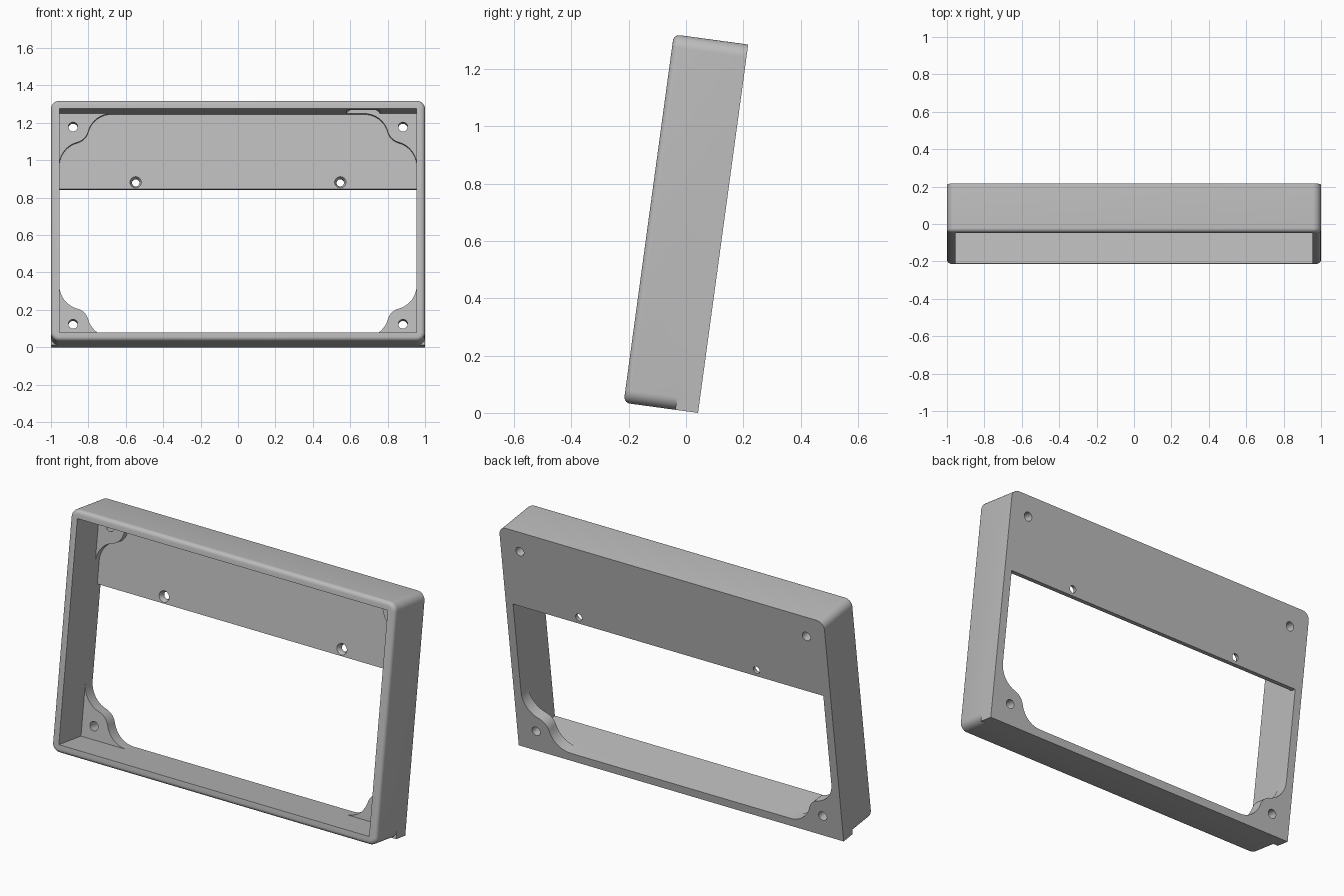
import bpy
import bmesh
from math import sin, cos, pi, atan2, hypot
from mathutils import Matrix

cube = bpy.data.objects.get("Cube")
if cube:
    bpy.data.objects.remove(cube, do_unlink=True)

# Main sizes: half width, height, depth, wall, plate and corner boss thickness
HALF, HEIGHT, DEPTH, WALL = 1.0, 1.297, 0.262, 0.045
PLATE, BOSS = 0.03, 0.065
MID = HEIGHT / 2
IN_X, IN_Z = HALF - WALL, MID - WALL
BAND_Z = 0.849
TILT = 0.1353

grey = bpy.data.materials.new("Light grey")
grey.use_nodes = True
COLOUR = (0.5, 0.5, 0.5, 1)
grey.diffuse_color = COLOUR
grey.node_tree.nodes["Principled BSDF"].inputs["Base Color"].default_value = COLOUR


def prism(name, outline, back, front, fillet=0):
    """Extrude an x/z outline from the back plane towards the front."""
    bm = bmesh.new()
    face = bm.faces.new([bm.verts.new((x, -back, z)) for x, z in outline])
    new = bmesh.ops.extrude_face_region(bm, geom=[face])["geom"]
    moved = [g for g in new if isinstance(g, bmesh.types.BMVert)]
    bmesh.ops.translate(bm, verts=moved, vec=(0, back - front, 0))
    bmesh.ops.recalc_face_normals(bm, faces=bm.faces)
    if fillet:
        rim = [e for e in bm.edges if all(v in moved for v in e.verts)]
        bmesh.ops.bevel(bm, geom=rim, offset=fillet, segments=5,
                        profile=0.5, affect="EDGES")
    return finish(name, bm)


def finish(name, bm):
    mesh = bpy.data.meshes.new(name)
    bm.to_mesh(mesh)
    bm.free()
    mesh.materials.append(grey)
    obj = bpy.data.objects.new(name, mesh)
    bpy.context.collection.objects.link(obj)
    return obj


def hole(name, x, z, back, front, r_back, r_front):
    bm = bmesh.new()
    place = Matrix.Translation((x, -(back + front) / 2, z)) @ Matrix.Rotation(pi / 2, 4, "X")
    bmesh.ops.create_cone(bm, cap_ends=True, segments=32, radius1=r_back,
                          radius2=r_front, depth=front - back, matrix=place)
    return finish(name, bm)


def combine(target, tool, operation="DIFFERENCE"):
    """Apply a boolean and remove the tool."""
    bpy.context.view_layer.objects.active = target
    mod = target.modifiers.new("cut", "BOOLEAN")
    mod.operation, mod.object, mod.solver = operation, tool, "EXACT"
    bpy.ops.object.modifier_apply(modifier=mod.name)
    bpy.data.objects.remove(tool, do_unlink=True)


def rect(x0, x1, z0, z1):
    return [(x0, z0), (x1, z0), (x1, z1), (x0, z1)]


def arc(cx, cz, r, start, end, steps):
    return [(cx + r * cos(start + (end - start) * i / steps),
             cz + r * sin(start + (end - start) * i / steps)) for i in range(steps + 1)]


def rounded(x0, x1, z0, z1, r):
    return [p for i, (x, z) in enumerate([(x1 - r, z1 - r), (x0 + r, z1 - r),
                                          (x0 + r, z0 + r), (x1 - r, z0 + r)])
            for p in arc(x, z, r, i * pi / 2, (i + 1) * pi / 2, 8)]


def boss_curve():
    """S-shaped boss edge, measured inwards from an inner corner."""
    reach, fillet, eye = 0.28, 0.13, 0.075
    dx, dz = fillet - eye, reach - eye
    r = hypot(dx, dz) - fillet
    a = atan2(dz, dx)
    side = arc(fillet, reach, fillet, pi, pi + a, 10)
    nose = arc(eye, eye, r, a, pi / 2 - a, 10)[1:-1]
    return side + nose + [(z, x) for x, z in reversed(side)]


# Tilted body: rounded frame block with a square-cornered foot at the back
frame = prism("display_frame", rounded(-HALF, HALF, 0, HEIGHT, WALL), 0, DEPTH, 0.022)
combine(frame, prism("foot", rect(-HALF, HALF, 0, 0.2), 0, 0.08), "UNION")

# Cavity, leaving four corner bosses
combine(frame, prism("cavity", rect(-IN_X, IN_X, MID - IN_Z, MID + IN_Z), BOSS, 0.4))
curve = boss_curve()


def corner(sx, sz):
    points = [(sx * (IN_X - x), MID + sz * (IN_Z - z)) for x, z in curve]
    return points if sx * sz > 0 else points[::-1]


lower = corner(-1, -1) + corner(1, -1)
upper = corner(1, 1) + corner(-1, 1)
combine(frame, prism("recess", lower + upper, PLATE, 0.1))

# Window below the rear band
combine(frame, prism("window", lower + [(IN_X, BAND_Z), (-IN_X, BAND_Z)], -0.1, 0.1))

# Pocket in the underside of the top wall
combine(frame, prism("pocket", rounded(0.58, 0.76, 1.2, 1.272, 0.03), BOSS, 0.205))

# Screw holes through the bosses and countersunk holes in the band
for sx in (-1, 1):
    for sz in (-1, 1):
        combine(frame, hole("boss_hole", sx * 0.882, MID + sz * 0.532, -0.1, 0.2, 0.025, 0.025))
    combine(frame, hole("band_hole", sx * 0.547, 0.886, -0.1, 0.1, 0.02, 0.02))
    combine(frame, hole("countersink", sx * 0.547, 0.886, 0.012, 0.05, 0.02, 0.042))

# Lean the frame back and centre it
frame.matrix_world = Matrix.Translation((0, 0.042, 0)) @ Matrix.Rotation(-TILT, 4, "X")
bpy.ops.object.select_all(action="DESELECT")
frame.select_set(True)
bpy.context.view_layer.objects.active = frame
bpy.ops.object.shade_smooth_by_angle(angle=0.6)
